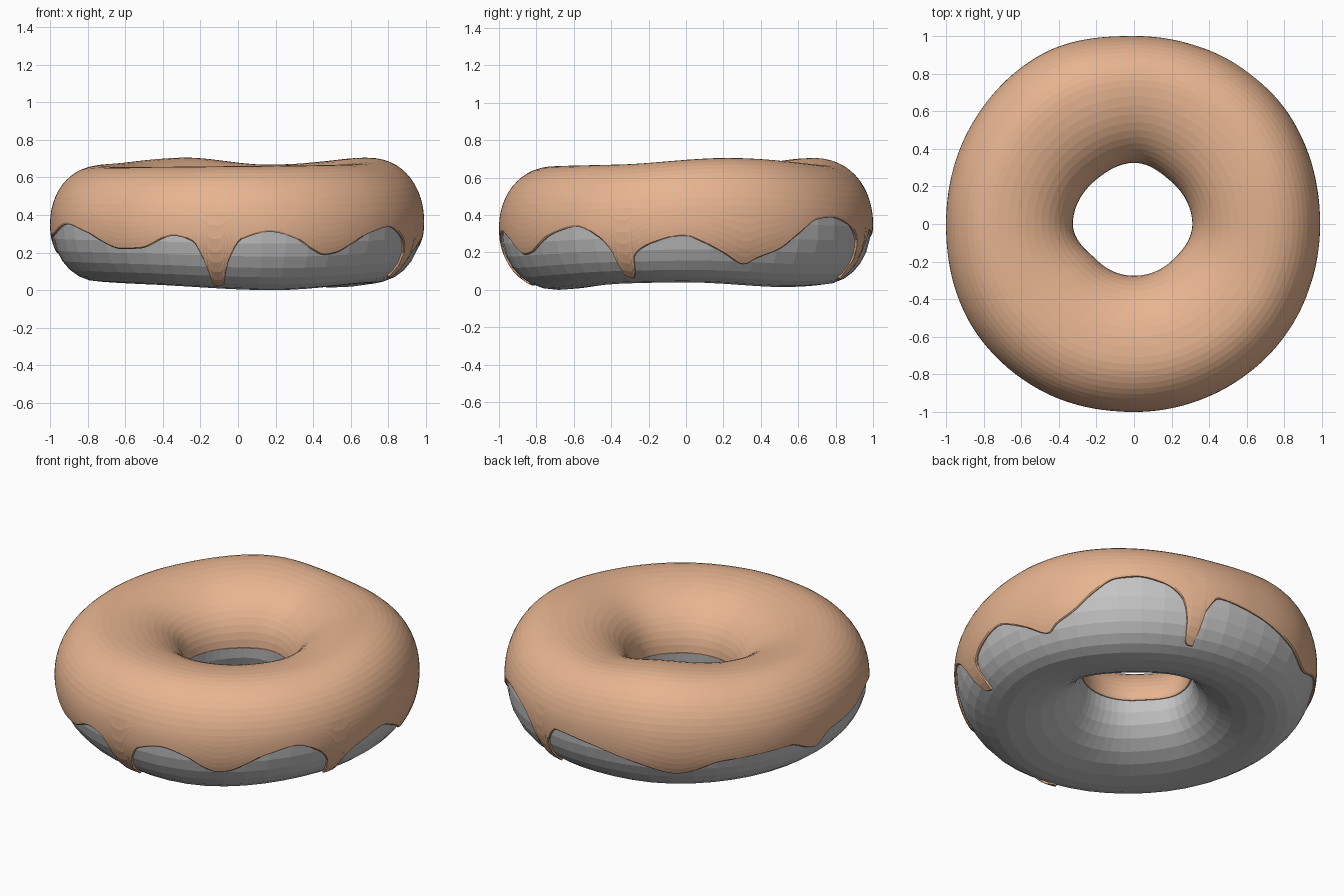
import bpy
import math

# Remove the default cube
default_cube = bpy.data.objects.get("Cube")
if default_cube:
    bpy.data.objects.remove(default_cube, do_unlink=True)

# Angle in degrees (0 = +x, counter-clockwise) paired with a value
OUTER_RADIUS = [(0, .99), (45, 1.012), (90, 1), (118, 1.028), (150, 1.012),
                (180, 1), (215, 1.02), (240, 1.015), (270, 1), (315, 1)]
HOLE_RADIUS = [(0, .31), (50, .3), (90, .325), (128, .31), (180, .325),
               (225, .275), (270, .275), (315, .28)]
TOP_HEIGHT = [(18, .705), (78, .668), (112, .705), (150, .675), (215, .655),
              (270, .66), (330, .67)]
BOTTOM_HEIGHT = [(0, .04), (45, .015), (90, .03), (180, .045), (230, .03),
                 (285, 0), (335, .035)]
# Lower rim of the icing around the outside, with its drips
ICING_RIM = [(6, .25), (12, .2), (19.5, .14), (23, .17), (30, .215), (37, .3),
             (44, .375), (51, .387), (60, .35), (65.5, .28), (67.5, .2),
             (69.3, .06), (72, .06), (74, .22), (79, .32), (93, .3),
             (110, .24), (122, .19), (137, .265), (160, .28), (169, .22),
             (173, .2), (178, .27), (192, .3), (206, .35), (217, .31),
             (232, .22), (239, .225), (250, .29), (256, .26), (259, .17),
             (261.5, .03), (264.5, .03), (267, .16), (271, .27), (280, .31),
             (288, .275), (294, .215), (298, .19), (302, .2), (307, .24),
             (314, .3), (324, .337), (332, .28), (336, .2), (338, .08),
             (341.5, .07), (343.3, .19), (351, .26), (359, .29)]
ICING_THICKNESS = .011
SQUARENESS = .95
CREST_SHIFT = .065  # the crest sits outward of the middle of the ring


def around(table, angle):
    """Periodic monotone cubic interpolation of an angle table."""
    n = len(table)

    def point(i):
        a, v = table[i % n]
        return a + 360 * (i // n), v

    def slope(i):
        (a, u), (b, v), (c, w) = point(i - 1), point(i), point(i + 1)
        s, t = (v - u) / (b - a), (w - v) / (c - b)
        return 2 * s * t / (s + t) if s * t > 0 else 0

    angle %= 360
    if angle < table[0][0]:
        angle += 360
    i = max(k for k in range(n) if table[k][0] <= angle)
    (a, u), (b, v) = point(i), point(i + 1)
    h, t = b - a, (angle - a) / (b - a)
    return (u * (1 + 2 * t) * (1 - t) ** 2 + v * t * t * (3 - 2 * t)
            + h * slope(i) * t * (1 - t) ** 2 - h * slope(i + 1) * t * t * (1 - t))


def heights(angle):
    """Centre height and half height of the dough."""
    top = around(TOP_HEIGHT, angle) - ICING_THICKNESS
    bottom = around(BOTTOM_HEIGHT, angle)
    return (top + bottom) / 2, (top - bottom) / 2


def soft(value):
    return math.copysign(abs(value) ** SQUARENESS, value)


def ring_point(angle, phi, lift):
    """Point on the dough surface, raised by lift."""
    outer = around(OUTER_RADIUS, angle) - ICING_THICKNESS
    inner = around(HOLE_RADIUS, angle) + ICING_THICKNESS
    crest = (outer + inner) / 2 + CREST_SHIFT
    height, tall = heights(angle)
    wide = outer - crest if math.cos(phi) > 0 else crest - inner
    r = crest + (wide + lift) * soft(math.cos(phi))
    z = height + (tall + lift) * soft(math.sin(phi))
    a = math.radians(angle)
    return r * math.cos(a), r * math.sin(a), z


def phi_at_height(angle, z):
    height, tall = heights(angle)
    s = max(-.97, min(.97, (z - height) / tall))
    return math.asin(math.copysign(abs(s) ** (1 / SQUARENESS), s))


def make_material(name, colour):
    mat = bpy.data.materials.new(name)
    mat.use_nodes = True
    mat.diffuse_color = colour
    mat.node_tree.nodes["Principled BSDF"].inputs["Base Color"].default_value = colour
    return mat


def make_ring(name, columns, closed, mat):
    """Join columns of points into a ring of flat quads."""
    rows, count = len(columns[0]), len(columns)
    verts = [p for column in columns for p in column]
    faces = []
    for i in range(count):
        a, b = i * rows, (i + 1) % count * rows
        for j in range(rows if closed else rows - 1):
            k = (j + 1) % rows
            faces.append((a + j, b + j, b + k, a + k))
    mesh = bpy.data.meshes.new(name)
    mesh.from_pydata(verts, [], faces)
    mesh.materials.append(mat)
    mesh.update()
    obj = bpy.data.objects.new(name, mesh)
    bpy.context.collection.objects.link(obj)


def icing_column(angle):
    """One strip of icing from the outer rim, over the top, into the hole."""
    rim = phi_at_height(angle, around(ICING_RIM, angle))
    shoulder = .25
    inner = math.pi - phi_at_height(angle, .34 + .01 * math.sin(math.radians(angle)))
    # rounded lip, side, crown, rounded inner lip
    path = [(rim, -.006), (rim, .006), (rim + .025, ICING_THICKNESS)]
    start = rim + .025
    path += [(start + (shoulder - start) * j / 7, ICING_THICKNESS) for j in range(1, 8)]
    end = inner - .03
    path += [(shoulder + (end - shoulder) * j / 24, ICING_THICKNESS) for j in range(1, 25)]
    path += [(inner, .006), (inner, -.006)]
    return [ring_point(angle, phi, lift) for phi, lift in path]


dough_grey = make_material("dough grey", (.55, .55, .55, 1))
icing_tan = make_material("icing tan", (.8, .46, .28, 1))

# Dough ring, faceted
make_ring("dough", [[ring_point(i * 7.5, math.tau * j / 28, 0) for j in range(28)]
                    for i in range(48)], True, dough_grey)

# Icing with drips
make_ring("icing", [icing_column(i) for i in range(360)], False, icing_tan)
